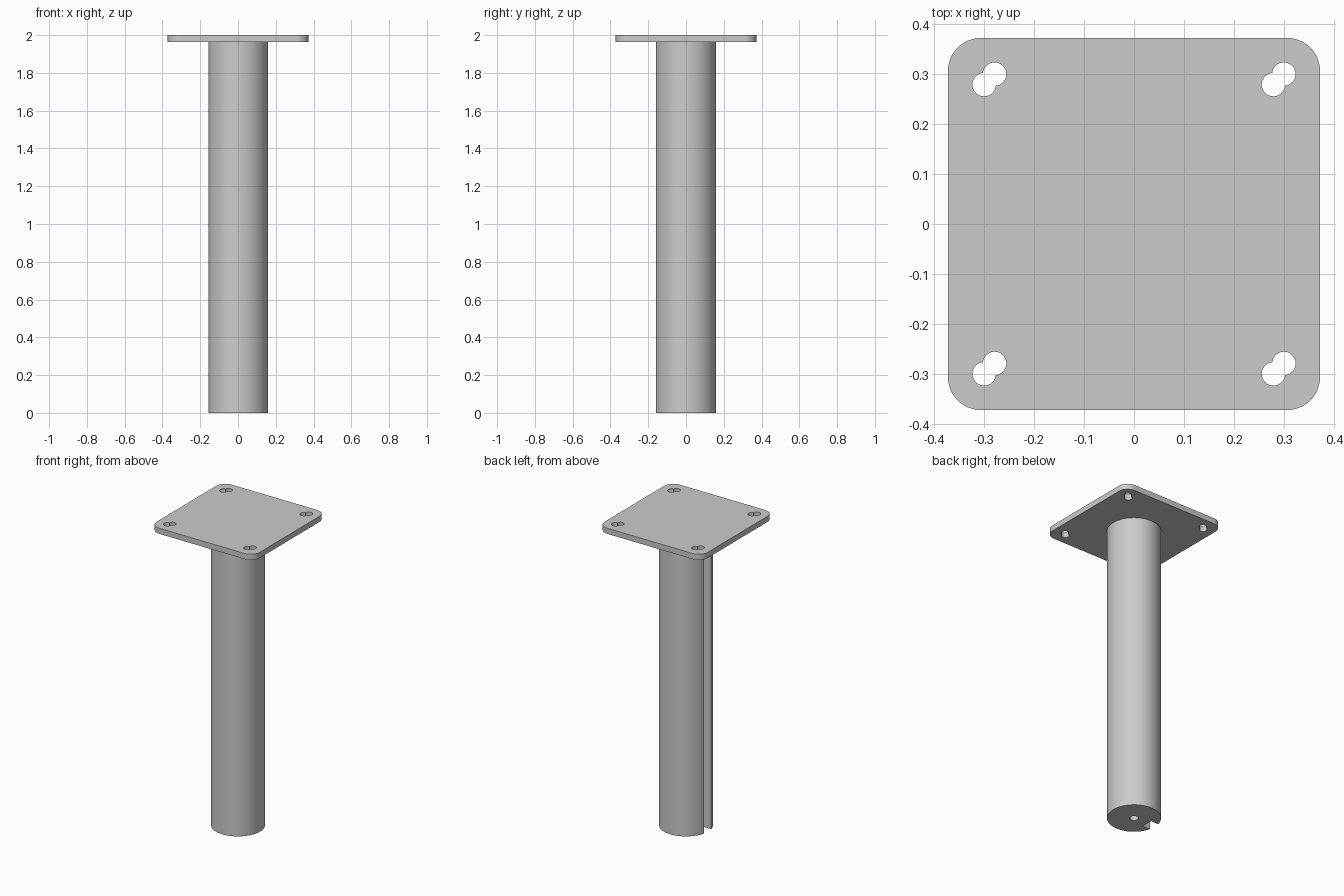
import bpy, bmesh
from math import cos, sin, pi, acos, asin, hypot

cube = bpy.data.objects.get("Cube")
if cube:
    bpy.data.objects.remove(cube, do_unlink=True)

# Single grey metal
grey = bpy.data.materials.new("grey_metal")
grey.use_nodes = True
colour = (0.6, 0.6, 0.6, 1.0)
grey.diffuse_color = colour
grey.node_tree.nodes["Principled BSDF"].inputs["Base Color"].default_value = colour

HEIGHT, PLATE_BOTTOM = 2.0, 1.963
PLATE_HALF, CORNER = 0.373, 0.066
RADIUS, GROOVE_HALF, GROOVE_FLOOR = 0.16, 0.038, 0.1


def arc(cx, cy, r, start, end, steps):
    return [(cx + r * cos(start + (end - start) * i / steps),
             cy + r * sin(start + (end - start) * i / steps)) for i in range(steps + 1)]


def prism(name, outlines, z0, z1):
    """Extrude closed outlines straight up from z0 to z1."""
    bm = bmesh.new()
    for outline in outlines:
        low = [bm.verts.new((x, y, z0)) for x, y in outline]
        high = [bm.verts.new((x, y, z1)) for x, y in outline]
        bm.faces.new(low[::-1])
        bm.faces.new(high)
        for i in range(len(low)):
            j = (i + 1) % len(low)
            bm.faces.new((low[i], low[j], high[j], high[i]))
    mesh = bpy.data.meshes.new(name)
    bm.to_mesh(mesh)
    bm.free()
    obj = bpy.data.objects.new(name, mesh)
    bpy.context.collection.objects.link(obj)
    mesh.materials.append(grey)
    return obj


def activate(obj):
    bpy.ops.object.select_all(action="DESELECT")
    obj.select_set(True)
    bpy.context.view_layer.objects.active = obj


def cut(obj, cutter):
    mod = obj.modifiers.new("holes", "BOOLEAN")
    mod.operation, mod.solver, mod.object = "DIFFERENCE", "EXACT", cutter
    activate(obj)
    bpy.ops.object.modifier_apply(modifier=mod.name)
    bpy.data.objects.remove(cutter, do_unlink=True)


# Mounting plate with rounded corners
inner = PLATE_HALF - CORNER
plate_outline = []
for k, (sx, sy) in enumerate([(1, 1), (-1, 1), (-1, -1), (1, -1)]):
    plate_outline += arc(sx * inner, sy * inner, CORNER, k * pi / 2, (k + 1) * pi / 2, 12)
plate = prism("mounting_plate", [plate_outline], PLATE_BOTTOM, HEIGHT)

# Double-circle screw slots, all leaning the same way
def slot(cx, cy, offset=0.0105, r=0.0235):
    a = acos(hypot(offset, offset) / r)
    turn = pi / 4
    upper = arc(cx + offset, cy + offset, r, turn - pi + a, turn + pi - a, 28)
    lower = arc(cx - offset, cy - offset, r, turn + a, turn + 2 * pi - a, 28)
    return upper[:-1] + lower[:-1]


slots = [slot(sx * 0.29, sy * 0.29) for sx in (-1, 1) for sy in (-1, 1)]
cut(plate, prism("slot_cutter", slots, PLATE_BOTTOM - 0.1, HEIGHT + 0.1))

# Round column with a square groove down its right side
a = asin(GROOVE_HALF / RADIUS)
column_outline = arc(0, 0, RADIUS, -pi + a, pi - a, 88)
column_outline += [(-GROOVE_FLOOR, GROOVE_HALF), (-GROOVE_FLOOR, -GROOVE_HALF)]
column = prism("column", [column_outline], 0, PLATE_BOTTOM)

# Blind bolt hole in the foot
cut(column, prism("bolt_hole_cutter", [arc(0, 0, 0.026, 0, 2 * pi, 32)[:-1]], -0.1, 0.2))

for obj in (plate, column):
    activate(obj)
    bpy.ops.object.shade_smooth_by_angle(angle=pi / 6)
